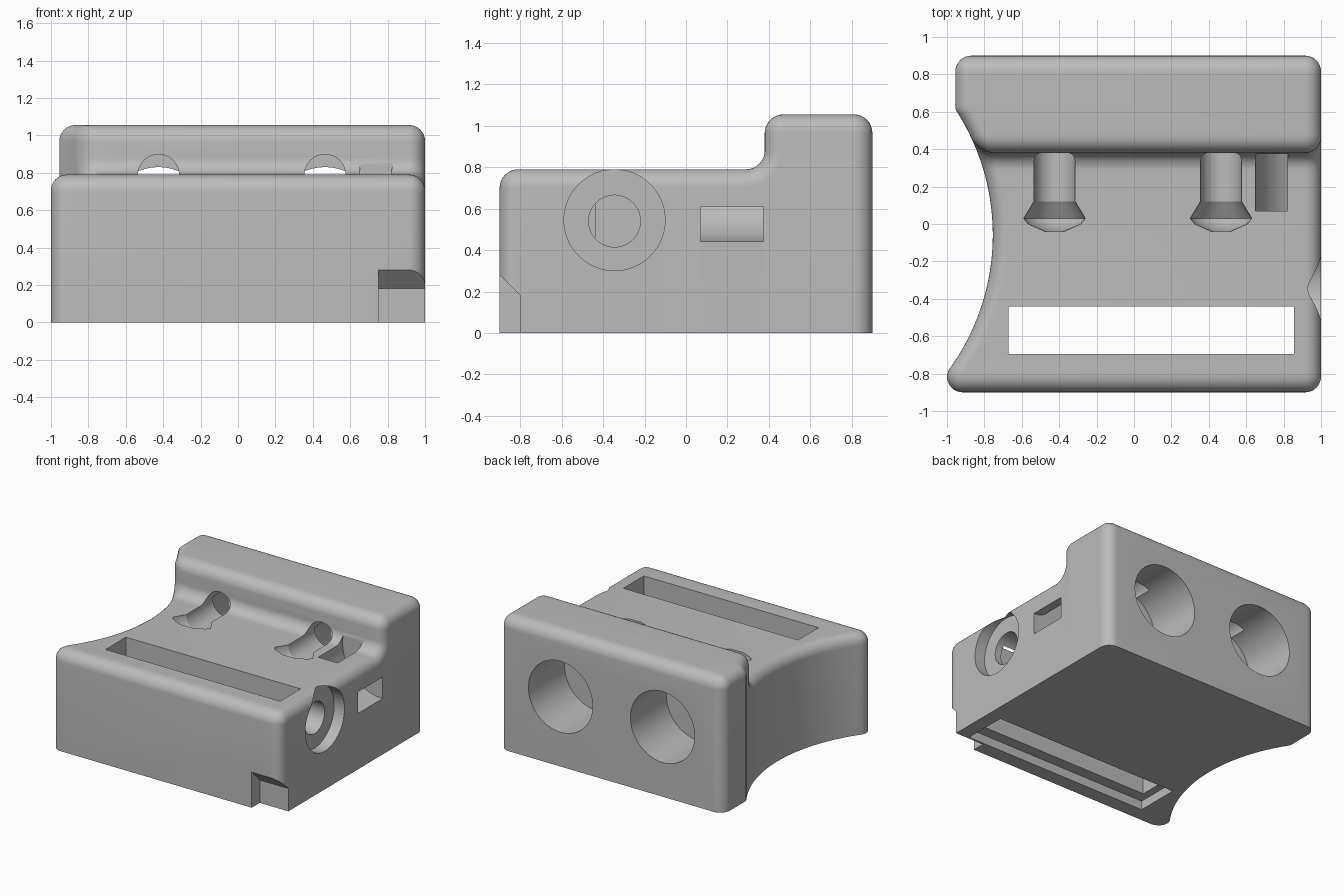
import bpy, bmesh, math

if "Cube" in bpy.data.objects:
    bpy.data.objects.remove(bpy.data.objects["Cube"])

R, RIN, N = 0.09, 0.085, 8          # corner radius, end-rim radius, arc steps

grey = bpy.data.materials.new("plain grey")
grey.diffuse_color = (0.5, 0.5, 0.5, 1)
grey.use_nodes = True
grey.node_tree.nodes["Principled BSDF"].inputs["Base Color"].default_value = grey.diffuse_color


def finish(name, bm):
    bmesh.ops.recalc_face_normals(bm, faces=bm.faces)
    me = bpy.data.meshes.new(name)
    bm.to_mesh(me)
    bm.free()
    me.materials.append(grey)
    ob = bpy.data.objects.new(name, me)
    bpy.context.collection.objects.link(ob)
    return ob


def arc(cy, cz, a0, a1, sign=1):
    """Rounded corner as (y, z, normal y, normal z)."""
    out = []
    for i in range(N + 1):
        a = math.radians(a0 + (a1 - a0) * i / N)
        c, s = math.cos(a), math.sin(a)
        out.append((cy + R * c, cz + R * s, sign * c, sign * s))
    return out


def flat(y0, y1, z, n):
    return [(y0 + (y1 - y0) * i / n, z, 0, 1) for i in range(1, n)]


def left_x(y):
    """Left wall: big concave arc, limited by the straight end faces."""
    x = -1.98 + math.sqrt(1.225 ** 2 - (y + 0.058) ** 2)
    return max(x, -1.0 if y < 0 else -0.955)


def right_x(y):
    return 1.0


def build_body():
    # stepped side profile, swept across x with rounded end rims
    prof = ([(-0.9, 0, -1, 0)] + arc(-0.81, 0.70, 180, 90)
            + flat(-0.81, 0.29, 0.79, 36) + arc(0.29, 0.88, -90, 0, -1)
            + arc(0.47, 0.965, 180, 90) + flat(0.47, 0.81, 1.055, 14)
            + arc(0.81, 0.965, 90, 0) + [(0.9, 0, 1, 0)])
    bm = bmesh.new()
    rows = []
    for y, z, ny, nz in prof:
        left, right = [], []
        for j in range(N + 1):
            a = math.pi / 2 * j / N
            d, e = RIN * (1 - math.sin(a)), RIN * (1 - math.cos(a))
            py, pz = y - ny * d, z - nz * d
            left.append(bm.verts.new((left_x(py) + e, py, pz)))
            right.append(bm.verts.new((right_x(py) - e, py, pz)))
        rows.append(left + right[::-1])
    for a, b in zip(rows, rows[1:]):
        for j in range(len(a) - 1):
            bm.faces.new((a[j], a[j + 1], b[j + 1], b[j]))
    # end walls as vertical strips, so the left one follows the arc
    bottoms = []
    for col, fx in ((0, left_x), (-1, right_x)):
        groups = []
        for v in (r[col] for r in rows):
            if groups and abs(groups[-1][0].co.y - v.co.y) < 1e-5:
                groups[-1].append(v)
            else:
                groups.append([v])
        base = [rows[0][col]]
        base += [bm.verts.new((fx(g[0].co.y), g[0].co.y, 0)) for g in groups[1:-1]]
        base.append(rows[-1][col])
        for k in range(len(groups) - 1):
            chain = [v for v in groups[k] if v is not base[k]]
            bm.faces.new([base[k]] + chain + [groups[k + 1][0], base[k + 1]])
        bottoms.append(base)
    lb, rb = bottoms
    bm.faces.new(rows[0] + rb[1:-1] + rows[-1][::-1] + lb[1:-1][::-1])
    return finish("clamp_body", bm)


def prism(name, outline, x0, x1):
    """Outline in (y, z) extruded along x."""
    bm = bmesh.new()
    a = [bm.verts.new((x0, y, z)) for y, z in outline]
    b = [bm.verts.new((x1, y, z)) for y, z in outline]
    bm.faces.new(a)
    bm.faces.new(b[::-1])
    for i in range(len(a)):
        k = (i + 1) % len(a)
        bm.faces.new((a[i], a[k], b[k], b[i]))
    return finish(name, bm)


def box(name, x0, x1, y0, y1, z0, z1):
    return prism(name, [(y0, z0), (y1, z0), (y1, z1), (y0, z1)], x0, x1)


def lathe(name, profile, axis, center, closed=False, n=64):
    """Revolve (position along axis, radius) points about the x or y axis."""
    bm = bmesh.new()
    rings = []
    for t, r in profile:
        ring = []
        for i in range(n):
            a = 2 * math.pi * (i + 0.5) / n
            c, s = r * math.cos(a), r * math.sin(a)
            if axis == 'x':
                p = (t, center[0] + c, center[1] + s)
            else:
                p = (center[0] + c, t, center[1] + s)
            ring.append(bm.verts.new(p))
        rings.append(ring)
    pairs = list(zip(rings, rings[1:]))
    if closed:
        pairs.append((rings[-1], rings[0]))
    else:
        bm.faces.new(rings[0])
        bm.faces.new(rings[-1][::-1])
    for a, b in pairs:
        for i in range(n):
            k = (i + 1) % n
            bm.faces.new((a[i], a[k], b[k], b[i]))
    return finish(name, bm)


body = build_body()

cutters = [
    # long slot and the wider shallow recess under it
    box("slot", -0.67, 0.855, -0.695, -0.44, -0.2, 1.0),
    box("slot_recess", -0.73, 0.89, -0.785, -0.437, -0.2, 0.07),
    # chamfered notch in the front right bottom corner
    prism("corner_notch", [(-1.0, -0.1), (-0.8, -0.1), (-0.8, 0.18), (-1.0, 0.38)], 0.75, 1.2),
    # counterbored hole in the right side
    lathe("side_bore", [(0.91, 0.244), (1.2, 0.244)], 'x', (-0.345, 0.545)),
    lathe("side_hole", [(0.3, 0.125), (1.0, 0.125)], 'x', (-0.345, 0.54)),
    # curved tie channel from the deck to the right side
    lathe("tie_channel", [(0.07, 0.18), (0.07, 0.35), (0.375, 0.35), (0.375, 0.18)],
          'y', (1.0, 0.79), closed=True),
]
# two back bores, each with a flared channel opening on the deck
for x in (-0.425, 0.465):
    cutters.append(lathe("back_bore", [(0.45, 0.28), (1.1, 0.28)], 'y', (x, 0.55)))
    cutters.append(lathe("deck_channel", [(0.6, 0.11), (0.12, 0.11), (0.03, 0.165),
                                          (0.0, 0.14), (-0.04, 0.05)], 'y', (x, 0.788)))

bpy.context.view_layer.objects.active = body
for c in cutters:
    c.hide_render = True
    m = body.modifiers.new("cut", 'BOOLEAN')
    m.operation, m.solver, m.object = 'DIFFERENCE', 'EXACT', c
    bpy.ops.object.modifier_apply(modifier=m.name)
    bpy.data.objects.remove(c)

bpy.ops.object.select_all(action='DESELECT')
body.select_set(True)
bpy.ops.object.shade_smooth_by_angle(angle=math.radians(30))
